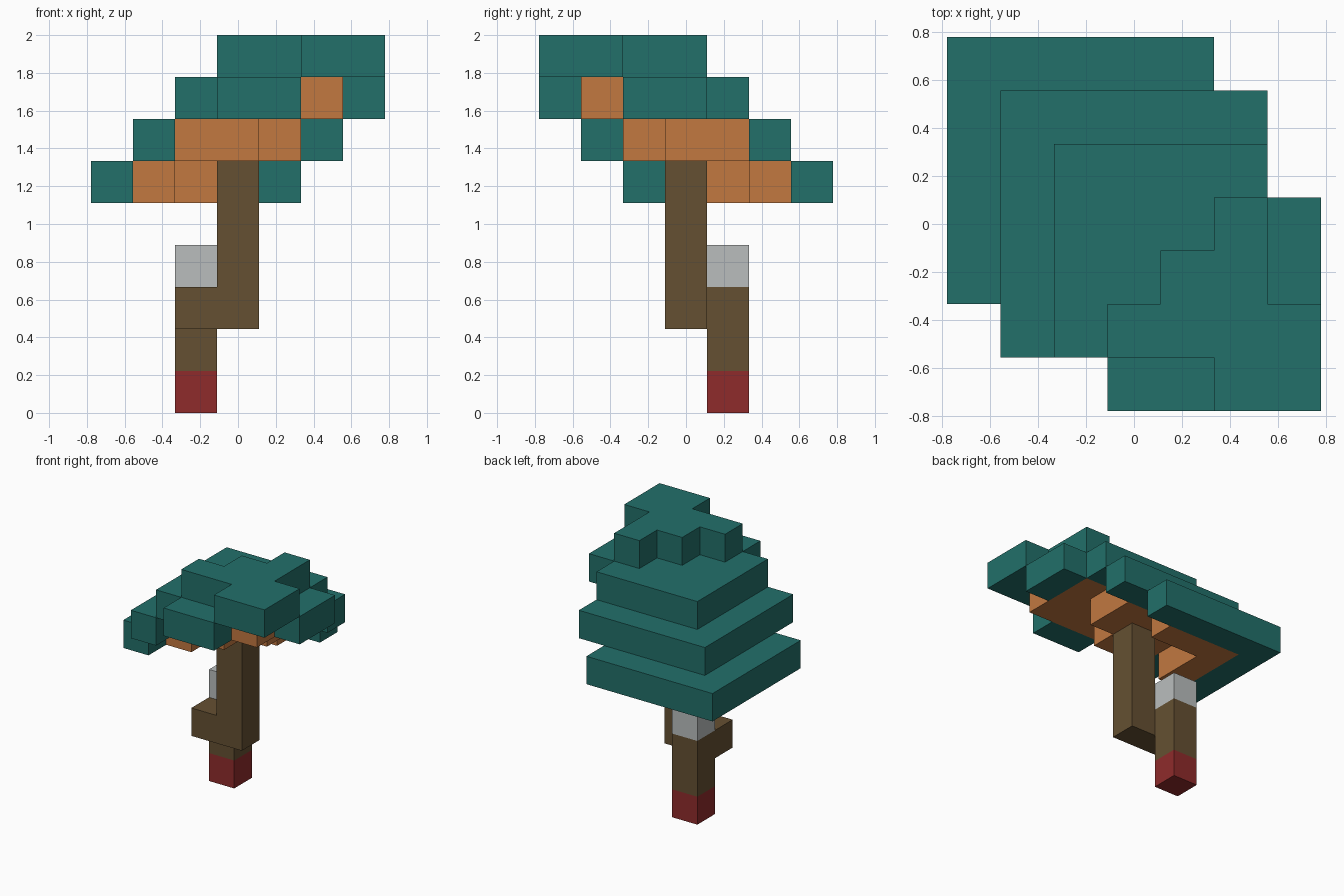
import bpy
import bmesh
from mathutils import Vector

if "Cube" in bpy.data.objects:
    bpy.data.objects.remove(bpy.data.objects["Cube"], do_unlink=True)

UNIT = 2 / 9          # edge of one block, nine blocks tall
LAST = 6              # last block index across the width


def material(name, rgb):
    """Flat material from 0-255 display values, stored linear."""
    linear = [((c / 255 + 0.055) / 1.055) ** 2.4 for c in rgb] + [1]
    mat = bpy.data.materials.new(name)
    mat.use_nodes = True
    mat.diffuse_color = linear
    bsdf = next(n for n in mat.node_tree.nodes if n.type == "BSDF_PRINCIPLED")
    bsdf.inputs["Base Color"].default_value = linear
    bsdf.inputs["Roughness"].default_value = 0.9
    return mat


TEAL = material("teal cap", (34, 112, 106))
ORANGE = material("orange underside", (194, 120, 64))
BROWN = material("brown wood", (101, 80, 50))
GREY = material("pale grey", (186, 190, 190))
RED = material("dark red", (143, 43, 43))


def cells(rects, mirrored):
    """Blocks covered by (i0, i1, j0, j1) rectangles, with the diagonal mirror."""
    found = set()
    for i0, i1, j0, j1 in rects:
        for i in range(i0, i1 + 1):
            for j in range(j0, j1 + 1):
                found.add((i, j))
                if mirrored:
                    found.add((LAST - j, LAST - i))
    return found


def slab(name, mat, rects, bottom, top, mirrored=False):
    """Closed prism over a set of blocks, from one layer height to another."""
    bm = bmesh.new()
    for i, j in sorted(cells(rects, mirrored)):
        corners = [(i, j), (i + 1, j), (i + 1, j + 1), (i, j + 1)]
        bm.faces.new([bm.verts.new((x, y, bottom)) for x, y in corners])
    bmesh.ops.remove_doubles(bm, verts=bm.verts, dist=0.01)
    raised = bmesh.ops.extrude_face_region(
        bm, geom=bm.faces[:], use_keep_orig=True)["geom"]
    for v in raised:
        if isinstance(v, bmesh.types.BMVert):
            v.co.z += top - bottom
    bmesh.ops.recalc_face_normals(bm, faces=bm.faces)
    bmesh.ops.dissolve_limit(bm, angle_limit=0.01,
                             verts=bm.verts, edges=bm.edges)
    # Scale to model size and centre on the origin
    half = (LAST + 1) / 2
    for v in bm.verts:
        v.co = (v.co - Vector((half, half, 0))) * UNIT
    mesh = bpy.data.meshes.new(name)
    bm.to_mesh(mesh)
    bm.free()
    mesh.materials.append(mat)
    obj = bpy.data.objects.new(name, mesh)
    bpy.context.collection.objects.link(obj)
    return obj


# Handle: red tip, lower grip, bent joint, pale end and upright shaft
GRIP, SHAFT = (2, 2, 4, 4), (3, 3, 3, 3)
slab("handle_tip", RED, [GRIP], 0, 1)
slab("handle_grip", BROWN, [GRIP], 1, 2)
slab("handle_joint", BROWN, [GRIP, (2, 3, 3, 3)], 2, 3)
slab("handle_end", GREY, [GRIP], 3, 4)
slab("shaft", BROWN, [SHAFT], 3, 6)

# Stepped cap: half of every layer, mirrored over the diagonal
CAP = {
    5: [(0, 0, 2, 6)],
    6: [(1, 1, 1, 5)],
    7: [(2, 2, 1, 4), (3, 4, 0, 0), (3, 3, 2, 3)],
    8: [(3, 4, 1, 1), (4, 4, 2, 2), (5, 5, 0, 1), (6, 6, 0, 0)],
}
UNDERSIDE = {
    5: [(1, 1, 3, 5)],
    6: [(2, 3, 2, 3), (2, 2, 4, 4)],
    7: [(3, 4, 1, 1), (4, 4, 2, 2), (5, 5, 1, 1)],
}
for part, mat, layers in (("cap", TEAL, CAP), ("underside", ORANGE, UNDERSIDE)):
    for number, (z, rects) in enumerate(layers.items(), 1):
        slab(f"{part}_layer_{number}", mat, rects, z, z + 1, mirrored=True)
